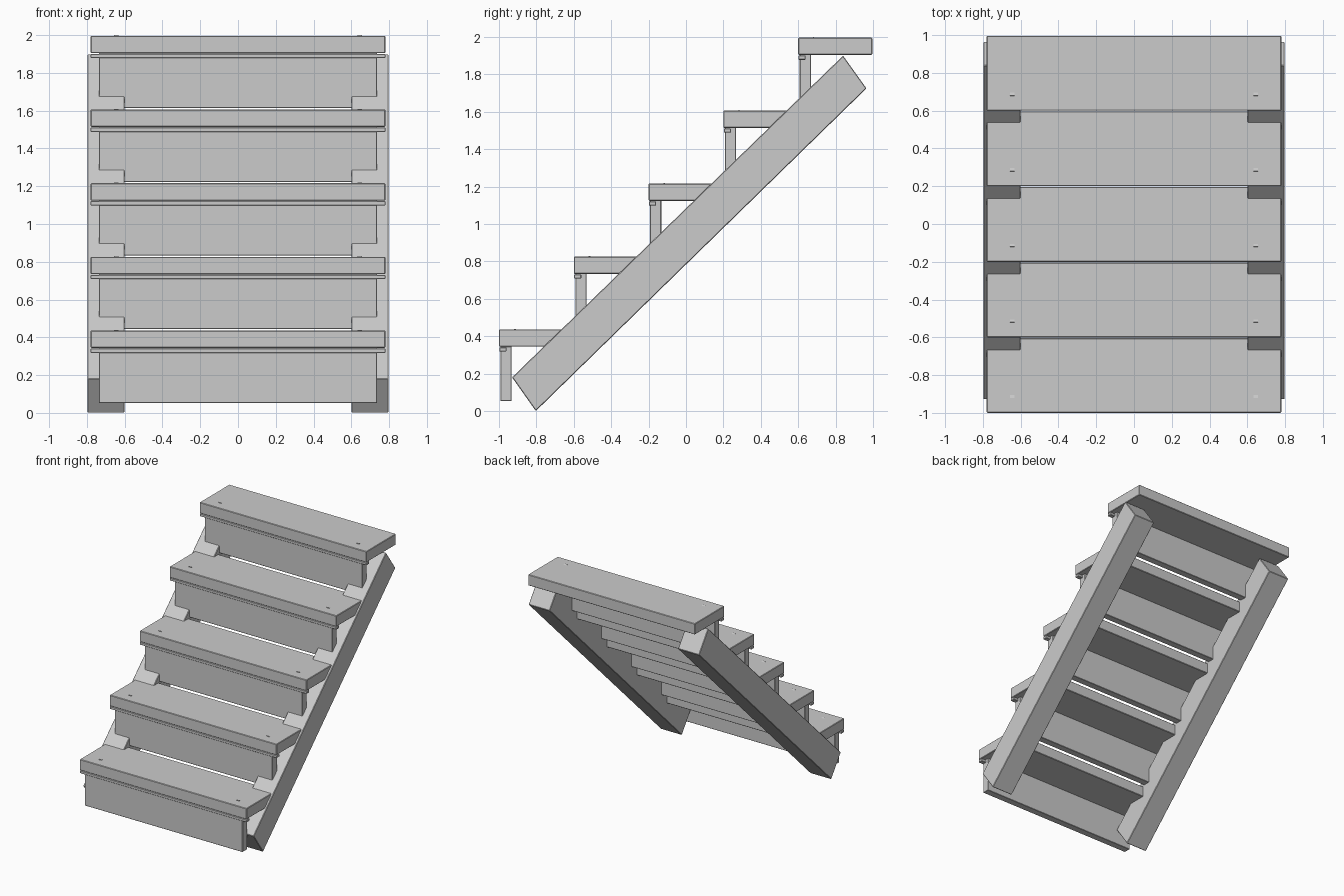
import bpy, bmesh
from math import radians

if "Cube" in bpy.data.objects:
    bpy.data.objects.remove(bpy.data.objects["Cube"])

STEPS = 5
RUN, RISE = 0.4, 0.39


def finish(bm, name, bevel=0.0):
    bmesh.ops.recalc_face_normals(bm, faces=bm.faces)
    mesh = bpy.data.meshes.new(name)
    bm.to_mesh(mesh)
    bm.free()
    ob = bpy.data.objects.new(name, mesh)
    bpy.context.collection.objects.link(ob)
    if bevel:
        mod = ob.modifiers.new("edge_bevel", 'BEVEL')
        mod.width = bevel
        mod.segments = 1
    return ob


def prism(name, profile, x0, x1, bevel=0.0):
    """Extrude a (y, z) profile from x0 to x1."""
    bm = bmesh.new()
    face = bm.faces.new([bm.verts.new((x0, y, z)) for y, z in profile])
    ext = bmesh.ops.extrude_face_region(bm, geom=[face])
    verts = [g for g in ext["geom"] if isinstance(g, bmesh.types.BMVert)]
    bmesh.ops.translate(bm, verts=verts, vec=(x1 - x0, 0, 0))
    return finish(bm, name, bevel)


def board(name, half_x, y0, y1, z0, z1, bevel=0.0):
    rect = [(y0, z0), (y1, z0), (y1, z1), (y0, z1)]
    return prism(name, rect, -half_x, half_x, bevel)


# Sloping stringers on both sides
slope = [(-0.93, 0.18), (-0.803, 0.0), (0.965, 1.725), (0.84, 1.90)]
prism("stringer_left", slope, -0.797, -0.6, 0.004)
prism("stringer_right", slope, 0.6, 0.797, 0.004)

for i in range(STEPS):
    y = -1.0 + i * RUN
    top = 0.436 + i * RISE
    # Tread, nosing strip below its front edge, and riser board
    board(f"tread_{i + 1}", 0.78, y, y + 0.396, top - 0.092, top, 0.004)
    board(f"nosing_strip_{i + 1}", 0.78, y + 0.002, y + 0.04, top - 0.118, top - 0.095, 0.003)
    board(f"riser_{i + 1}", 0.737, y + 0.008, y + 0.068, top - 0.383, top - 0.09, 0.003)
    # Tilted nail heads that just break the tread surface
    for side, x in (("left", -0.645), ("right", 0.645)):
        bm = bmesh.new()
        bmesh.ops.create_cube(bm, size=1.0)
        nail = finish(bm, f"nail_{side}_{i + 1}")
        nail.scale = (0.024, 0.03, 0.02)
        nail.rotation_euler = (radians(-14), 0, 0)
        nail.location = (x, y + 0.092, top - 0.0095)
